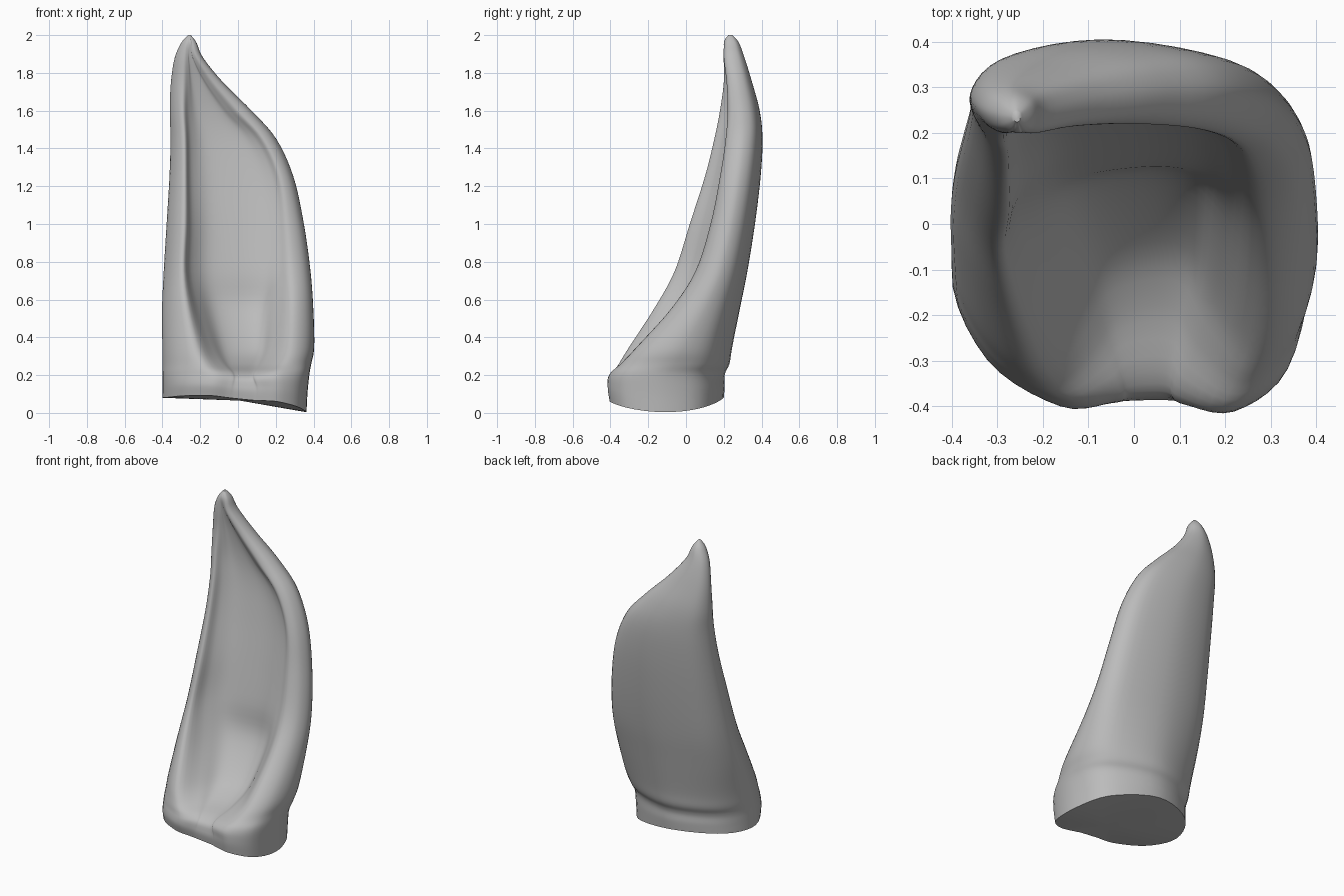
import bpy, bmesh, math
from mathutils import Vector

cube = bpy.data.objects.get("Cube")
if cube:
    bpy.data.objects.remove(cube, do_unlink=True)

# One row per height: z, outer sides, back, rim fronts, opening edges, cavity wall
ROWS = [
    (0, -.40, .36, .20, -.385, -.40, -.06, .12, -.38),
    (.1, -.40, .365, .205, -.40, -.41, -.05, .12, -.385),
    (.2, -.40, .375, .205, -.39, -.405, -.04, .10, -.35),
    (.26, -.40, .385, .23, -.355, -.345, -.09, .14, -.18),
    (.35, -.40, .40, .245, -.30, -.26, -.14, .18, -.04),
    (.55, -.40, .395, .285, -.17, -.08, -.205, .20, .10),
    (.75, -.39, .38, .325, -.06, .05, -.245, .21, .13),
    (1, -.375, .345, .365, .02, .13, -.24, .205, .18),
    (1.25, -.36, .29, .395, .10, .18, -.245, .18, .23),
    (1.45, -.355, .20, .405, .15, .21, -.25, .09, .26),
    (1.6, -.36, .07, .39, .18, .22, -.26, -.05, .26),
    (1.75, -.355, -.08, .35, .2, .215, -.262, -.165, .24),
    (1.88, -.335, -.185, .31, .2, .2, -.265, -.235, .212),
    (1.96, -.30, -.22, .28, .205, .205, -.265, -.245, .2),
    (2, -.265, -.25, .245, .225, .225, -.259, -.254, .224),
]
STEPS = 5


def lerp(a, b, t):
    return a + (b - a) * t


def spline(points, steps, cyclic):
    """Smooth curve through points of any dimension."""
    n = len(points)
    pick = (lambda i: points[i % n]) if cyclic else (lambda i: points[max(0, min(n - 1, i))])
    result = []
    for i in range(n if cyclic else n - 1):
        a, b, c, d = (Vector(pick(i + k)) for k in (-1, 0, 1, 2))
        for s in range(steps):
            t = s / steps
            result.append(b + (c - a) * (t / 2) + (a * 2 - b * 5 + c * 4 - d) * (t * t / 2)
                          + (b * 3 - a - c * 3 + d) * (t ** 3 / 2))
    if not cyclic:
        result.append(Vector(points[-1]))
    return result


def section(row):
    """Horizontal outline: round the back, over both rims and through the cavity."""
    z, left, right, back, front_l, front_r, in_l, in_r, wall = row
    width = right - left
    controls = [
        (lerp(left, in_l, .68), front_l),
        (lerp(left, in_l, .22), lerp(front_l, back, .17)),
        (left, lerp(front_l, back, .5)),
        (left + width * .14, lerp(front_l, back, .84)),
        (left + width * .5, back),
        (right - width * .12, lerp(front_r, back, .83)),
        (right, lerp(front_r, back, .5)),
        (lerp(right, in_r, .13), lerp(front_r, back, .15)),
        (lerp(right, in_r, .58), front_r),
        (in_r, lerp(front_r, wall, .5)),
        (lerp(in_l, in_r, .82), lerp(front_r, wall, .93)),
        (lerp(in_l, in_r, .55), wall),
        (lerp(in_l, in_r, .2), lerp(front_l, wall, .85)),
        (in_l, lerp(front_l, wall, .45)),
    ]
    ring = []
    for x, y in spline(controls, STEPS, True):
        # Slanted, gently bowed underside
        base = max(0, .04 * (1 - x / .4) + .04 * ((y + .1) / .3) ** 2)
        height = z if z > .2 else base + z * (1 - base / .2)
        ring.append((x, y, height))
    return ring


# Fur colour
grey = bpy.data.materials.new("plain_grey")
grey.use_nodes = True
tone = (.5, .5, .5, 1)
grey.diffuse_color = tone
grey.node_tree.nodes["Principled BSDF"].inputs["Base Color"].default_value = tone

# Ear shell lofted through the sections
bm = bmesh.new()
rings = [[bm.verts.new(p) for p in section(row)] for row in spline(ROWS, STEPS, False)]
for low, high in zip(rings, rings[1:]):
    for i in range(len(low)):
        j = (i + 1) % len(low)
        bm.faces.new((low[i], low[j], high[j], high[i]))

# Closed underside and tip
for ring in (rings[0], rings[-1]):
    centre = bm.verts.new(sum((v.co for v in ring), Vector()) / len(ring))
    for i, v in enumerate(ring):
        bm.faces.new((v, ring[(i + 1) % len(ring)], centre))
bmesh.ops.recalc_face_normals(bm, faces=bm.faces)

mesh = bpy.data.meshes.new("ear")
bm.to_mesh(mesh)
bm.free()
mesh.materials.append(grey)
ear = bpy.data.objects.new("ear", mesh)
bpy.context.collection.objects.link(ear)
bpy.context.view_layer.objects.active = ear
ear.select_set(True)
bpy.ops.object.shade_smooth_by_angle(angle=math.radians(50))
